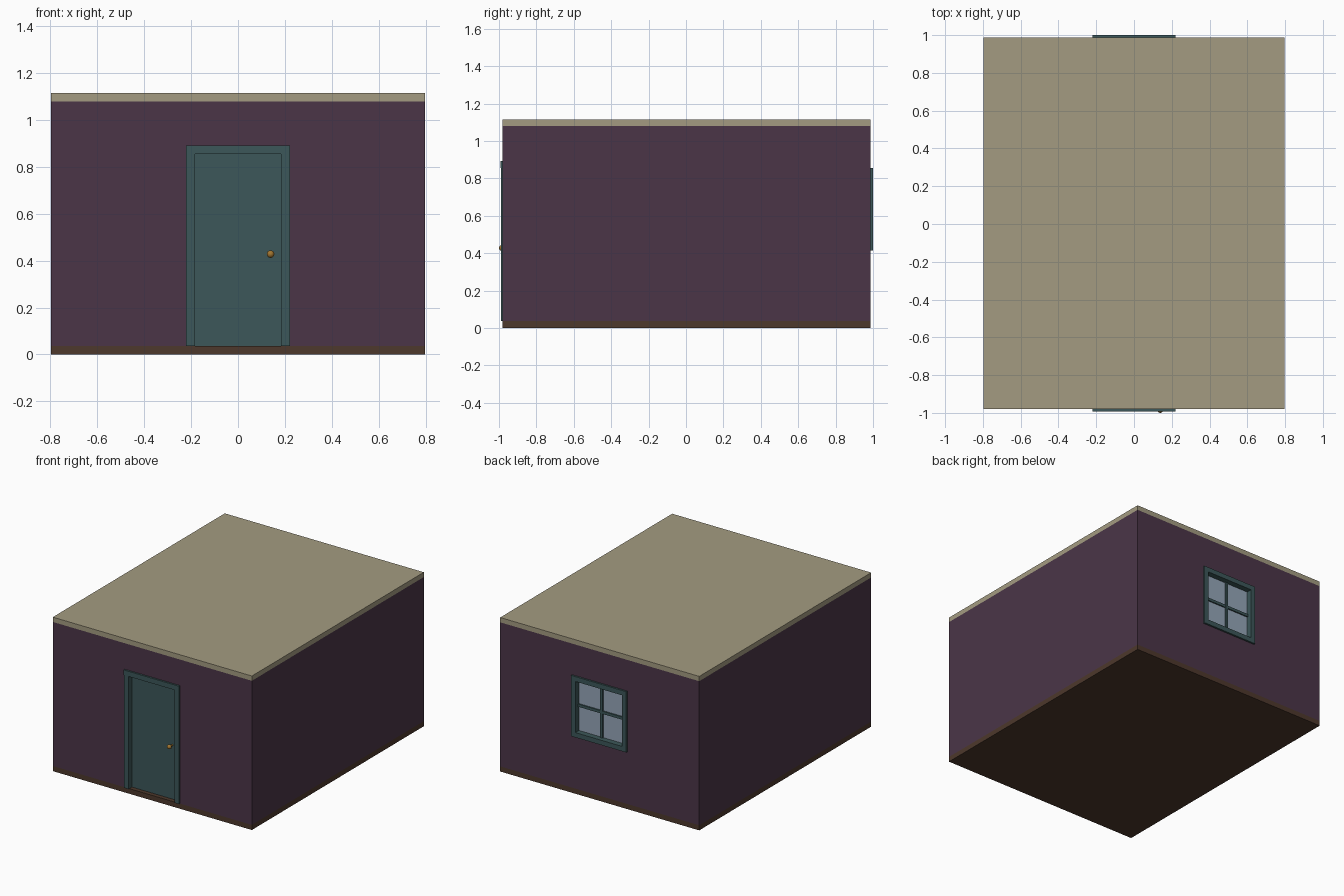
import bpy
from mathutils import Vector
from math import radians

if "Cube" in bpy.data.objects:
    bpy.data.objects.remove(bpy.data.objects["Cube"])


def material(name, rgb):
    m = bpy.data.materials.new(name)
    m.diffuse_color = (*rgb, 1)
    m.use_nodes = True
    m.node_tree.nodes["Principled BSDF"].inputs["Base Color"].default_value = m.diffuse_color
    return m


PLUM = material("plum", (0.07, 0.036, 0.064))
TAN = material("tan", (0.37, 0.33, 0.22))
BROWN = material("brown", (0.075, 0.04, 0.025))
TEAL = material("teal", (0.045, 0.095, 0.1))
GLASS = material("glass", (0.30, 0.38, 0.48))
BRASS = material("brass", (0.36, 0.18, 0.03))


def box(name, lo, hi, mat=None):
    lo, hi = Vector(lo), Vector(hi)
    bpy.ops.mesh.primitive_cube_add(size=1, location=(lo + hi) / 2)
    ob = bpy.context.object
    ob.name = name
    ob.scale = hi - lo
    bpy.ops.object.transform_apply(location=False, rotation=False, scale=True)
    if mat:
        ob.data.materials.append(mat)
    return ob


def cut(target, cutter):
    mod = target.modifiers.new("opening", 'BOOLEAN')
    mod.operation = 'DIFFERENCE'
    mod.solver = 'EXACT'
    mod.object = cutter
    bpy.context.view_layer.objects.active = target
    bpy.ops.object.modifier_apply(modifier=mod.name)
    bpy.data.objects.remove(cutter)


W, F, B, T = 0.797, -0.98, 0.987, 0.05   # half width, front, back, wall thickness
Z0, Z1, Z2 = 0.037, 1.08, 1.115          # floor top, wall top, roof top
O, I = 0.221, 0.184                      # frame outer and inner half widths

# Shell of the room
box("floor", (-W, F, 0), (W, B, Z0), BROWN)
box("roof", (-W, F, Z1), (W, B, Z2), TAN)
walls = box("walls", (-W, F, Z0), (W, B, Z1), PLUM)
cut(walls, box("room_cutter", (-W + T, F + T, -0.1), (W - T, B - T, 1.2)))
cut(walls, box("door_cutter", (-0.2, F - 0.1, -0.1), (0.2, F + 0.1, 0.87)))
cut(walls, box("window_cutter", (-0.2, B - 0.1, 0.435), (0.2, B + 0.1, 0.835)))

# Door, frame and knob
box("door_panel", (-I - 0.01, F + 0.03, Z0), (I + 0.01, F + 0.045, 0.86), TEAL)
for side, a, b in (("left", -O, -I), ("right", I, O)):
    box(f"door_jamb_{side}", (a, F - 0.01, Z0), (b, F + T + 0.01, 0.855), TEAL)
box("door_head", (-O, F - 0.013, 0.855), (O, F + T + 0.01, 0.892), TEAL)
bpy.ops.mesh.primitive_uv_sphere_add(segments=16, ring_count=10, radius=0.016,
                                     location=(0.139, -0.984, 0.428))
knob = bpy.context.object
knob.name = "door_knob"
knob.data.materials.append(BRASS)
bpy.ops.object.shade_smooth()
bpy.ops.mesh.primitive_cylinder_add(vertices=16, radius=0.006, depth=0.035,
                                    location=(0.139, -0.965, 0.428),
                                    rotation=(radians(90), 0, 0))
stem = bpy.context.object
stem.name = "knob_stem"
stem.data.materials.append(BRASS)
bpy.ops.object.shade_smooth_by_angle()

# Window frame, glazing bars and glass
L, H, V = 0.415, 0.855, 0.035
for side, a, b in (("left", -O, -O + V), ("right", O - V, O)):
    box(f"window_jamb_{side}", (a, B - T - 0.01, L + V), (b, 1.0, H - V), TEAL)
box("window_sill", (-O, B - T - 0.01, L), (O, 1.0, L + V), TEAL)
box("window_head", (-O, B - T - 0.01, H - V), (O, 1.0, H), TEAL)
mid = (L + H) / 2
box("glass", (-O + V, B - 0.034, L + V), (O - V, B - 0.028, H - V), GLASS)
box("vertical_bar", (-0.01, B - 0.042, L + V), (0.01, B - 0.018, H - V), TEAL)
box("horizontal_bar", (-O + V, B - 0.041, mid - 0.01), (O - V, B - 0.019, mid + 0.01), TEAL)
